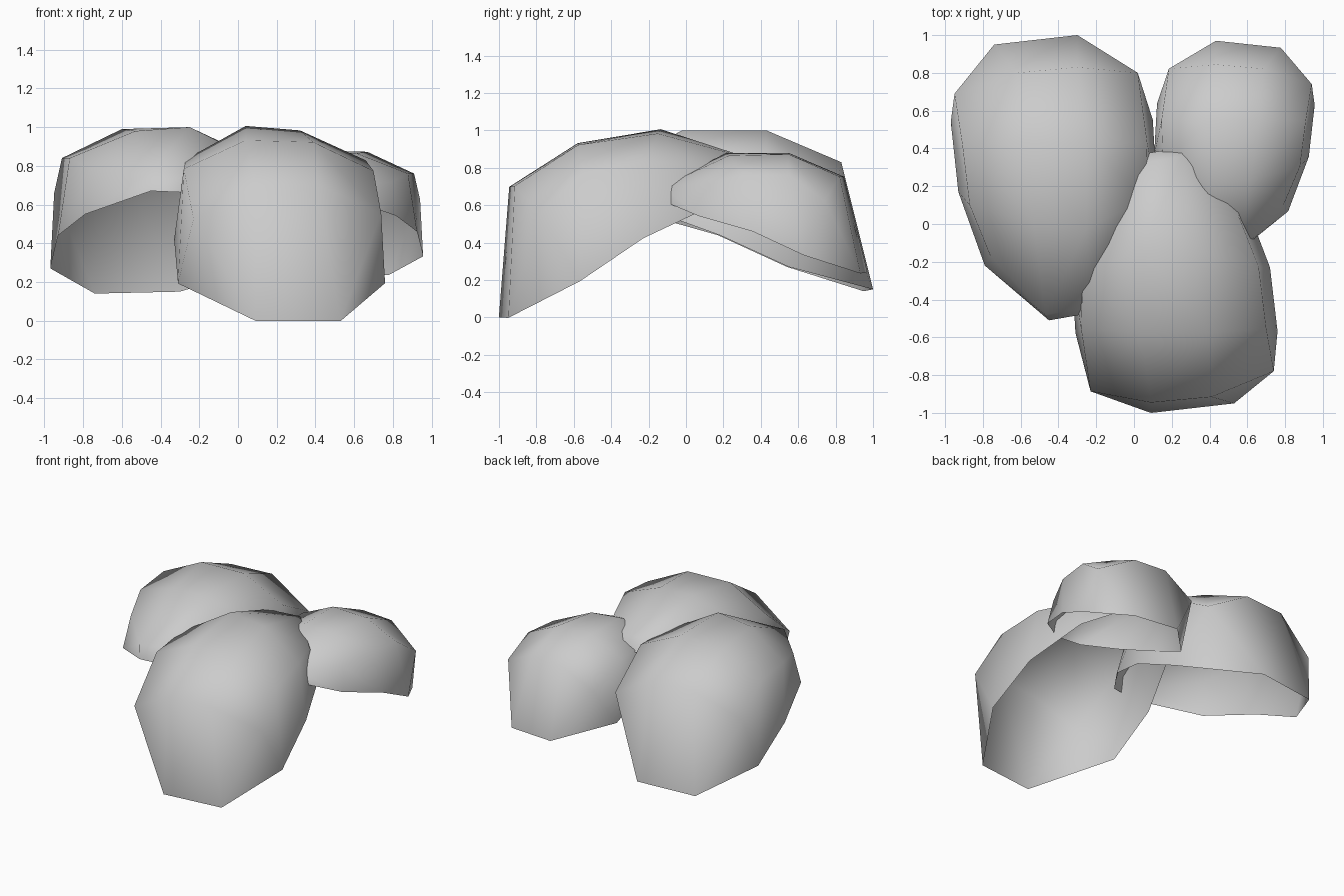
import bpy, bmesh, math
from mathutils import Matrix, Vector

if "Cube" in bpy.data.objects:
    bpy.data.objects.remove(bpy.data.objects["Cube"])

grey = bpy.data.materials.new("pale_grey")
grey.diffuse_color = (0.6, 0.6, 0.6, 1)
grey.use_nodes = True
grey.node_tree.nodes["Principled BSDF"].inputs["Base Color"].default_value = grey.diffuse_color

# Petal rings, running round from the outer edge: open rim, shoulder, crown
RIM = [(-.74, .95, .14), (-.97, .54, .27), (-.93, .17, .44), (-.79, -.22, .55),
       (-.45, -.51, .67), (-.22, -.47, .66), (.00, -.18, .57), (.12, .18, .44),
       (.10, .55, .27), (-.30, 1.0, .15)]
SHOULDER = [(-.62, .80, .83), (-.95, .69, .66), (-.91, .43, .84), (-.87, .10, .84),
            (-.76, -.17, .78), (-.47, -.48, .76), (-.23, -.44, .77), (-.06, -.16, .82),
            (.06, .13, .85), (.07, .43, .85), (.02, .80, .65), (-.30, .83, .83)]
CROWN = [(-.60, .43, .99), (-.53, .0, .98), (-.25, -.02, 1.0), (-.25, .43, 1.0)]
# Each shoulder point's rim point; the two outer corners share one
RIM_OF = [0, 0, 1, 2, 3, 4, 5, 6, 7, 8, 9, 9]


def petal(name, matrix):
    bm = bmesh.new()
    rim, shoulder, crown = ([bm.verts.new(matrix @ Vector(p)) for p in ring]
                            for ring in (RIM, SHOULDER, CROWN))
    n = len(shoulder)
    for i in range(n):
        j = (i + 1) % n
        r, q, s, t = rim[RIM_OF[i]], rim[RIM_OF[j]], shoulder[i], shoulder[j]
        # side wall, with the corner panels split so they bulge outwards
        if r == q:
            bm.faces.new((r, t, s))
        elif i == 1:
            bm.faces.new((r, q, s))
            bm.faces.new((q, t, s))
        elif j == n - 2:
            bm.faces.new((r, q, t))
            bm.faces.new((r, t, s))
        else:
            bm.faces.new((r, q, t, s))
        # upper slope, three shoulder points to each crown corner
        a, b = crown[i // 3], crown[j // 3]
        bm.faces.new((s, t, b, a) if a != b else (s, t, a))
    bm.faces.new(crown)
    if matrix.determinant() < 0:
        bmesh.ops.reverse_faces(bm, faces=bm.faces[:])
    for f in bm.faces:
        f.smooth = True
    me = bpy.data.meshes.new(name)
    bm.to_mesh(me)
    bm.free()
    me.materials.append(grey)
    ob = bpy.data.objects.new(name, me)
    bpy.context.collection.objects.link(ob)


T = Matrix.Translation
# Large back petal
petal("large_petal", Matrix.Identity(4))
# Front petal, turned round and pitched down at its outer end
pivot = Vector((0, -.15, .5))
petal("front_petal", T((-.21, -.07, -.015)) @ T(pivot)
      @ Matrix.Rotation(math.radians(9.5), 4, 'X')
      @ T(-pivot) @ Matrix.Rotation(math.pi, 4, 'Z'))
# Small petal, mirrored
petal("small_petal", T((.20, .23, .13)) @ Matrix.Diagonal((-.78, .74, .75, 1)))
